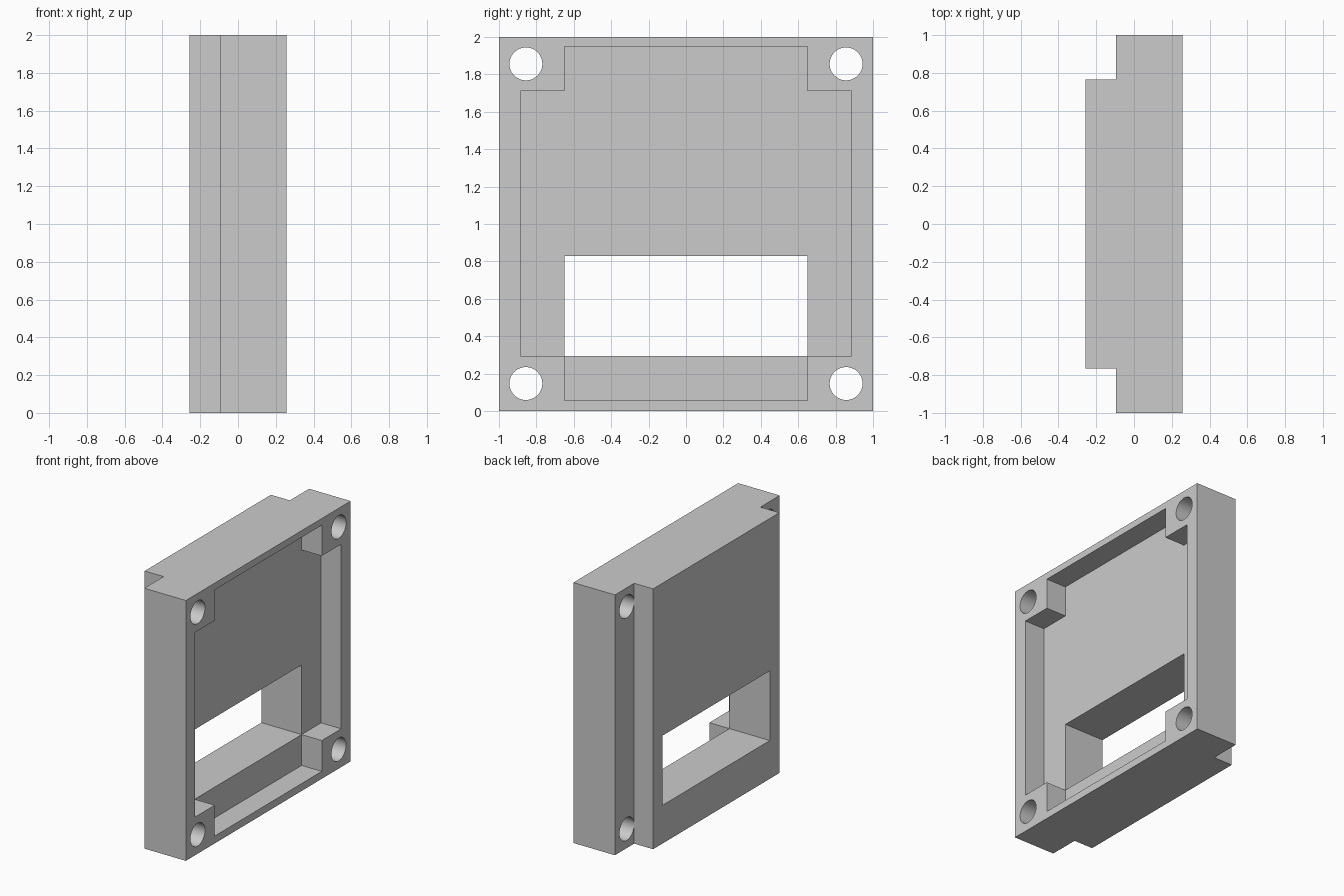
import bpy
import bmesh
import math

cube = bpy.data.objects.get("Cube")
if cube:
    bpy.data.objects.remove(cube, do_unlink=True)

grey = bpy.data.materials.new("plain grey")
grey.use_nodes = True
grey.diffuse_color = (0.6, 0.6, 0.6, 1)
grey.node_tree.nodes["Principled BSDF"].inputs["Base Color"].default_value = (0.6, 0.6, 0.6, 1)


def prism(name, outline, direction):
    """Extrude a flat outline of 3D points along a direction."""
    bm = bmesh.new()
    face = bm.faces.new([bm.verts.new(p) for p in outline])
    top = bmesh.ops.extrude_face_region(bm, geom=[face])["geom"]
    moved = [v for v in top if isinstance(v, bmesh.types.BMVert)]
    bmesh.ops.translate(bm, verts=moved, vec=direction)
    bmesh.ops.recalc_face_normals(bm, faces=bm.faces)
    mesh = bpy.data.meshes.new(name)
    bm.to_mesh(mesh)
    bm.free()
    mesh.materials.append(grey)
    obj = bpy.data.objects.new(name, mesh)
    bpy.context.collection.objects.link(obj)
    return obj


def side_prism(name, yz, x0, x1):
    return prism(name, [(x0, y, z) for y, z in yz], (x1 - x0, 0, 0))


BACK, STEP, FLOOR, FRONT = -0.257, -0.096, 0.086, 0.257
STEP_Y = 0.766
NARROW, WIDE = 0.65, 0.886
LOW, HIGH = 0.294, 1.712
BOTTOM, TOP = 0.057, 1.948

# Plate with a raised central block on its back
plan = [(FRONT, -1), (FRONT, 1), (STEP, 1), (STEP, STEP_Y),
        (BACK, STEP_Y), (BACK, -STEP_Y), (STEP, -STEP_Y), (STEP, -1)]
plate = prism("cover_plate", [(x, y, 0) for x, y in plan], (0, 0, 2))

# Cross-shaped pocket that leaves solid corners for the screws
half = [(NARROW, BOTTOM), (NARROW, LOW), (WIDE, LOW),
        (WIDE, HIGH), (NARROW, HIGH), (NARROW, TOP)]
cross = half + [(-y, z) for y, z in reversed(half)]
cutters = [side_prism("pocket_cutter", cross, FLOOR, 0.5)]

# Rectangular window through the pocket floor
window = [(-NARROW, LOW), (NARROW, LOW), (NARROW, 0.829), (-NARROW, 0.829)]
cutters.append(side_prism("window_cutter", window, -0.5, 0.17))

# Four corner screw holes
for y in (-0.856, 0.856):
    for z in (0.147, 1.856):
        ring = [(y + 0.088 * math.cos(math.tau * i / 48),
                 z + 0.088 * math.sin(math.tau * i / 48)) for i in range(48)]
        cutters.append(side_prism("screw_hole_cutter", ring, -0.5, 0.5))

for cutter in cutters:
    cutter.hide_render = True
    mod = plate.modifiers.new(cutter.name, "BOOLEAN")
    mod.operation = "DIFFERENCE"
    mod.solver = "EXACT"
    mod.object = cutter

# Bake the cuts and remove the cutters
bpy.context.view_layer.update()
evaluated = plate.evaluated_get(bpy.context.evaluated_depsgraph_get())
result = bpy.data.meshes.new_from_object(evaluated)
plate.modifiers.clear()
plate.data = result
for cutter in cutters:
    bpy.data.objects.remove(cutter, do_unlink=True)

# Smooth hole walls, sharp edges elsewhere
bpy.ops.object.select_all(action="DESELECT")
plate.select_set(True)
bpy.context.view_layer.objects.active = plate
bpy.ops.object.shade_smooth_by_angle(angle=math.radians(30))
